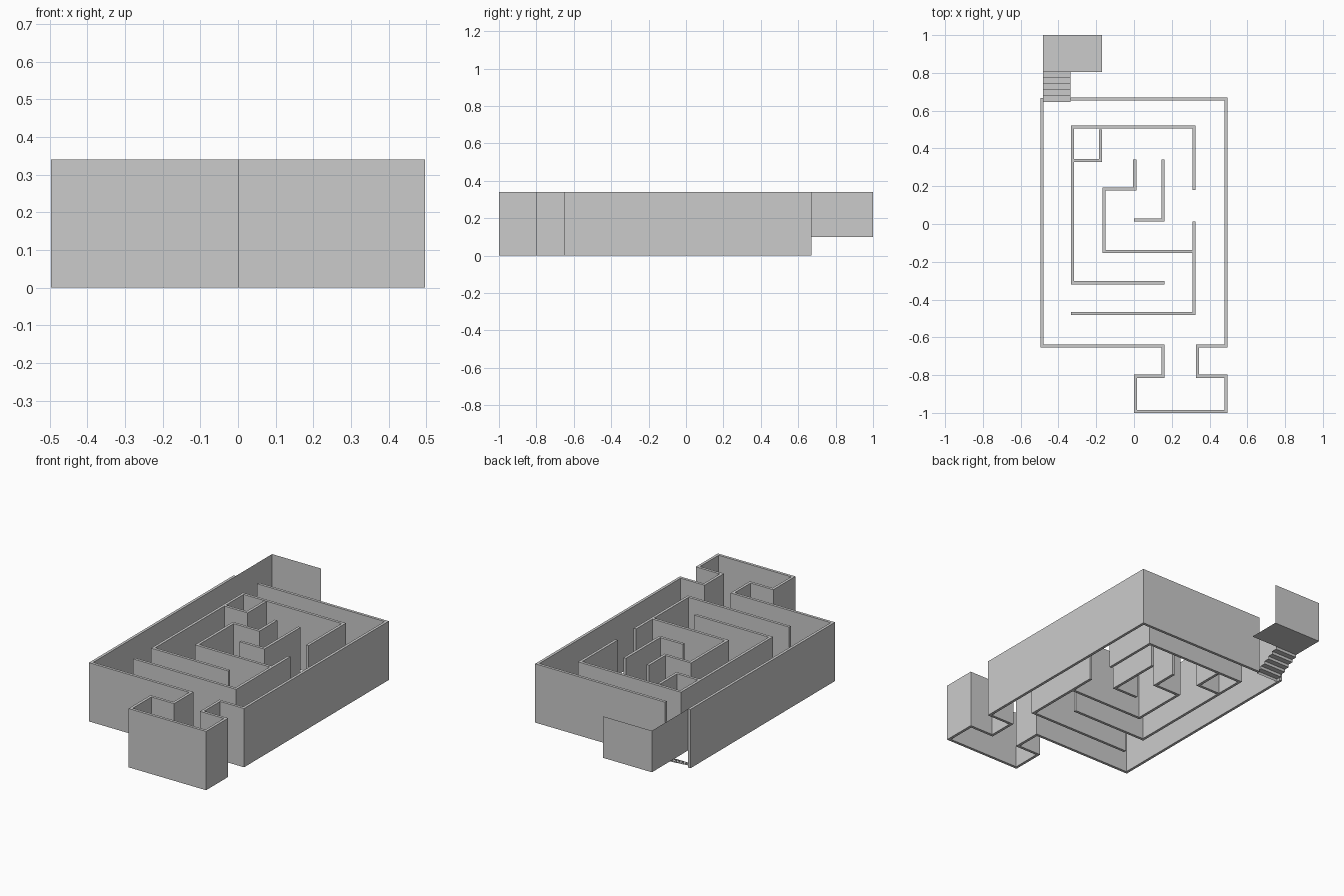
import bpy, bmesh
from mathutils import Vector

if "Cube" in bpy.data.objects:
    bpy.data.objects.remove(bpy.data.objects["Cube"])

H = 0.34      # wall height
T = 0.016     # wall thickness


def finish(name, bm):
    mesh = bpy.data.meshes.new(name)
    bm.to_mesh(mesh)
    bm.free()
    obj = bpy.data.objects.new(name, mesh)
    bpy.context.collection.objects.link(obj)
    return obj


def wall(name, *pts):
    """Solid wall with mitred corners along a right-angled centre line."""
    pts = [Vector(p) for p in pts]
    dirs = [(b - a).normalized() for a, b in zip(pts, pts[1:])]
    normals = [Vector((-d.y, d.x)) * T / 2 for d in dirs]
    bm = bmesh.new()
    rings = []
    for i, p in enumerate(pts):
        if i == 0:
            off = normals[0]
        elif i == len(pts) - 1:
            off = normals[-1]
        else:
            off = normals[i - 1] + normals[i]
        l, r = p + off, p - off
        rings.append([bm.verts.new((q.x, q.y, z))
                      for q, z in ((l, 0), (r, 0), (r, H), (l, H))])
    for a, b in zip(rings, rings[1:]):
        for k in range(4):
            bm.faces.new((a[k], a[(k + 1) % 4], b[(k + 1) % 4], b[k]))
    bm.faces.new(rings[0])
    bm.faces.new(rings[-1])
    bmesh.ops.recalc_face_normals(bm, faces=bm.faces)
    return finish(name, bm)


def panel(name, *corners):
    """Single flat sheet."""
    bm = bmesh.new()
    bm.faces.new([bm.verts.new(c) for c in corners])
    return finish(name, bm)


# Outer wall, including the entry corridor and front room
wall("outer_wall", (-.488, .668), (-.488, -.645), (.153, -.645), (.153, -.806),
     (.008, -.806), (.008, -.992), (.488, -.992), (.488, -.806), (.335, -.806),
     (.335, -.645), (.488, -.645), (.488, .662), (-.335, .662))

# Inner maze walls
wall("ring_wall", (.318, .18), (.318, .513), (-.325, .513), (-.325, -.311), (.161, -.311))
wall("corner_cell_wall", (-.325, .337), (-.177, .337), (-.177, .5))
wall("core_wall", (.004, .342), (.004, .186), (-.16, .186), (-.16, -.145), (.318, -.145))
wall("core_hook_wall", (0, .02), (.153, .02), (.153, .342))
wall("lower_wall", (.318, .012), (.318, -.474), (-.333, -.474))

# Exit stairs: an open sheet of risers and treads
XL, XR, XP = -.482, -.337, -.17
Y0, Y1, ZP, N = .645, .805, .10, 5
profile = [(Y0, 0)]
for i in range(N):
    z = ZP * (i + 1) / (N + 1)
    profile += [(Y0 + (Y1 - Y0) * i / N, z), (Y0 + (Y1 - Y0) * (i + 1) / N, z)]
profile.append((Y1, ZP))
bm = bmesh.new()
rows = [[bm.verts.new((x, y, z)) for x in (XL, XR)] for y, z in profile]
for a, b in zip(rows, rows[1:]):
    bm.faces.new((a[0], a[1], b[1], b[0]))
finish("stairs", bm)

# Raised landing and its thin walls
panel("landing", (XL, Y1, ZP), (XP, Y1, ZP), (XP, 1, ZP), (XL, 1, ZP))
panel("landing_back_wall", (XL, 1, ZP), (XP, 1, ZP), (XP, 1, H), (XL, 1, H))
panel("landing_side_wall", (XL, .664, ZP), (XL, 1, ZP), (XL, 1, H), (XL, .664, H))
